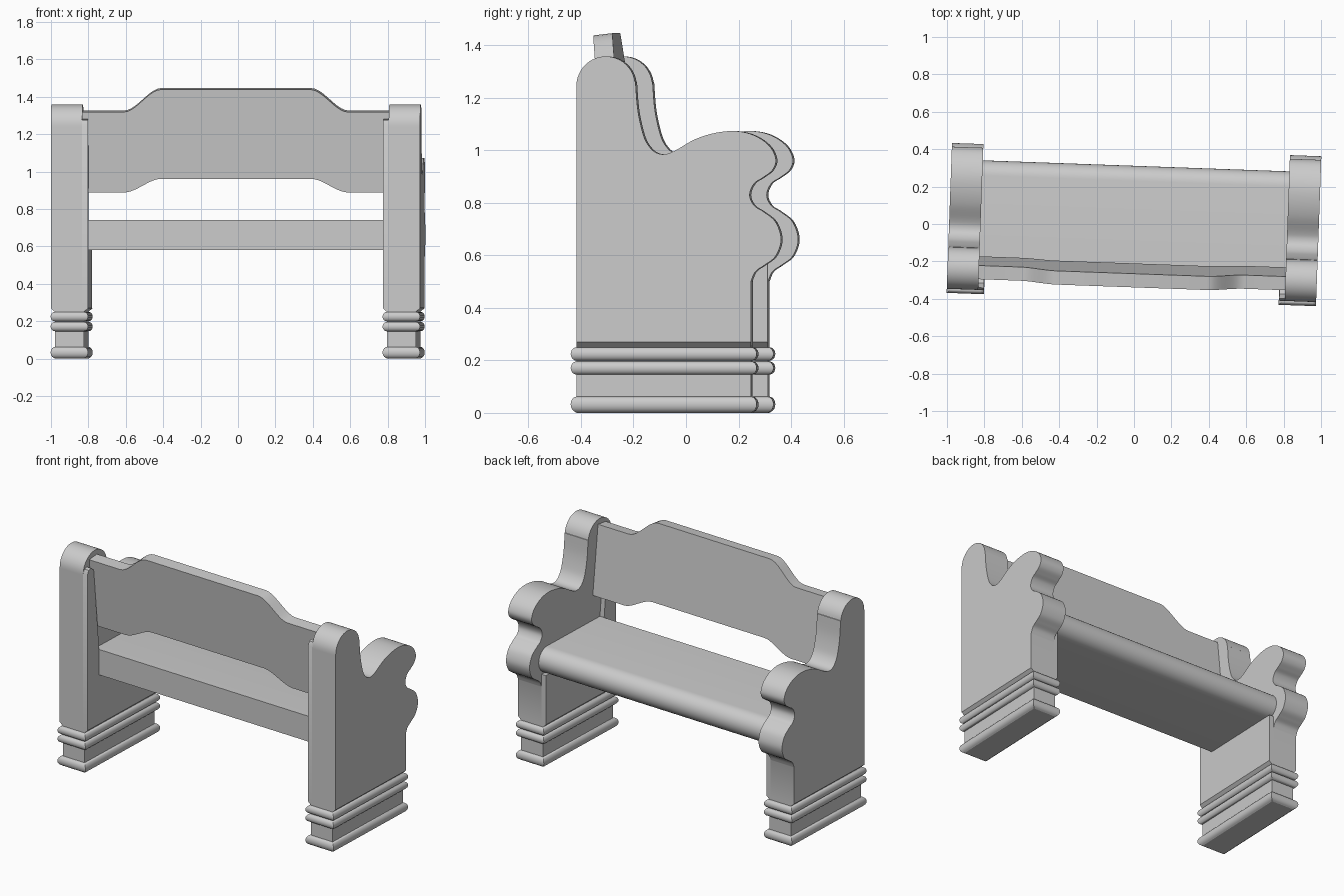
import bpy, bmesh, math

if "Cube" in bpy.data.objects:
    bpy.data.objects.remove(bpy.data.objects["Cube"])

TURN = -0.036  # whole bench is turned slightly about z


def finish(name, bm):
    bmesh.ops.recalc_face_normals(bm, faces=bm.faces[:])
    me = bpy.data.meshes.new(name)
    bm.to_mesh(me)
    bm.free()
    ob = bpy.data.objects.new(name, me)
    bpy.context.collection.objects.link(ob)
    ob.rotation_euler.z = TURN
    bpy.ops.object.select_all(action='DESELECT')
    ob.select_set(True)
    bpy.context.view_layer.objects.active = ob
    bpy.ops.object.shade_smooth_by_angle(angle=math.radians(32))
    return ob


def loft(name, sections):
    """Skin a stack of equal-length closed loops and cap both ends."""
    bm = bmesh.new()
    loops = [[bm.verts.new(p) for p in s] for s in sections]
    n = len(loops[0])
    for a, b in zip(loops, loops[1:]):
        for i in range(n):
            j = (i + 1) % n
            bm.faces.new((a[i], a[j], b[j], b[i]))
    bm.faces.new(loops[0])
    bm.faces.new(loops[-1])
    return finish(name, bm)


def slab(name, profile, x0, x1):
    """Extrude a (y, z) profile along x."""
    return loft(name, [[(x, y, z) for y, z in profile] for x in (x0, x1)])


def arc(cy, cz, r, a0, a1, n=16):
    return [(cy + r * math.cos(math.radians(a0 + (a1 - a0) * i / n)),
             cz + r * math.sin(math.radians(a0 + (a1 - a0) * i / n))) for i in range(n + 1)]


def spline(pts, n=6):
    """Smooth curve through points (Catmull-Rom)."""
    out = []
    p = [pts[0]] + pts + [pts[-1]]
    for a, b, c, d in zip(p, p[1:], p[2:], p[3:]):
        for i in range(n):
            t = i / n
            out.append(tuple(0.5 * (2 * b[k] + (c[k] - a[k]) * t
                                    + (2 * a[k] - 5 * b[k] + 4 * c[k] - d[k]) * t * t
                                    + (3 * b[k] - a[k] - 3 * c[k] + d[k]) * t ** 3) for k in (0, 1)))
    return out + [pts[-1]]


# Scrolled end panel outline
BACK, FRONT = -0.382, 0.283
scroll = spline([(-.157, 1.26), (-.149, 1.16), (-.133, 1.08), (-.115, 1.03), (-.085, .995),
                 (-.05, .985), (-.01, .997), (.07, 1.042), (.15, 1.067), (.23, 1.073),
                 (.30, 1.055), (.355, 1.015), (.378, .965), (.365, .925), (.33, .897),
                 (.295, .873), (.278, .83), (.295, .79), (.33, .767), (.377, .727),
                 (.398, .66), (.377, .597), (.335, .563), (.30, .538), (FRONT, .50)])
panel = ([(BACK, .27), (BACK, 1.24)] + arc(-.27, 1.246, .112, 180, 8, 22)
         + scroll + [(FRONT, .27)])

# Inner support: carries the backrest slope and the seat
support = [(BACK, .27), (BACK, 1.25), (-.37, 1.275), (-.345, 1.28), (-.322, 1.26),
           (-.27, .74), (-.27, .58), (FRONT, .58), (FRONT, .27)]


# Foot: stack of (z, grow in x, grow in y) with three half-round mouldings
def moulding(z0, z1, out=.022, n=10):
    return [((z0 + z1) / 2 - math.cos(math.pi * i / n) * (z1 - z0) / 2,
             out * math.sin(math.pi * i / n), out * math.sin(math.pi * i / n))
            for i in range(n + 1)]


foot = (moulding(.003, .062) + moulding(.146, .196) + moulding(.199, .25)
        + [(.27, .022, 0)])
foot[0] = (0, 0, 0)

for side, label in ((-1, "left"), (1, "right")):
    slab(label + "_end_panel", panel, side * .82, side * .988)
    slab(label + "_inner_support", support, side * .79, side * .82)
    loft(label + "_foot", [[(side * (.81 - gx), BACK - gy, z), (side * (.966 + gx), BACK - gy, z),
                            (side * (.966 + gx), FRONT + gy, z), (side * (.81 - gx), FRONT + gy, z)]
                           for z, gx, gy in foot])

# Seat with rounded front edge
slab("seat", [(-.27, .74), (-.27, .58)] + arc(.231, .66, .08, -90, 90), -.82, .82)


# Leaning backrest with stepped S-curve edges
def step(x):
    t = min(max((.60 - abs(x)) / .20, 0), 1)
    return t * t * (3 - 2 * t)


xs = [-.82] + [-.60 + .02 * i for i in range(11)]
xs += [-x for x in reversed(xs)]
outline = ([(x, 1.318 + .12 * step(x)) for x in xs]
           + [(x, .888 + .073 * step(x)) for x in reversed(xs)])
loft("backrest", [[(x, -.325 + d + (1.32 - z) * .115, z + d * .115) for x, z in outline]
                  for d in (0, .073)])
